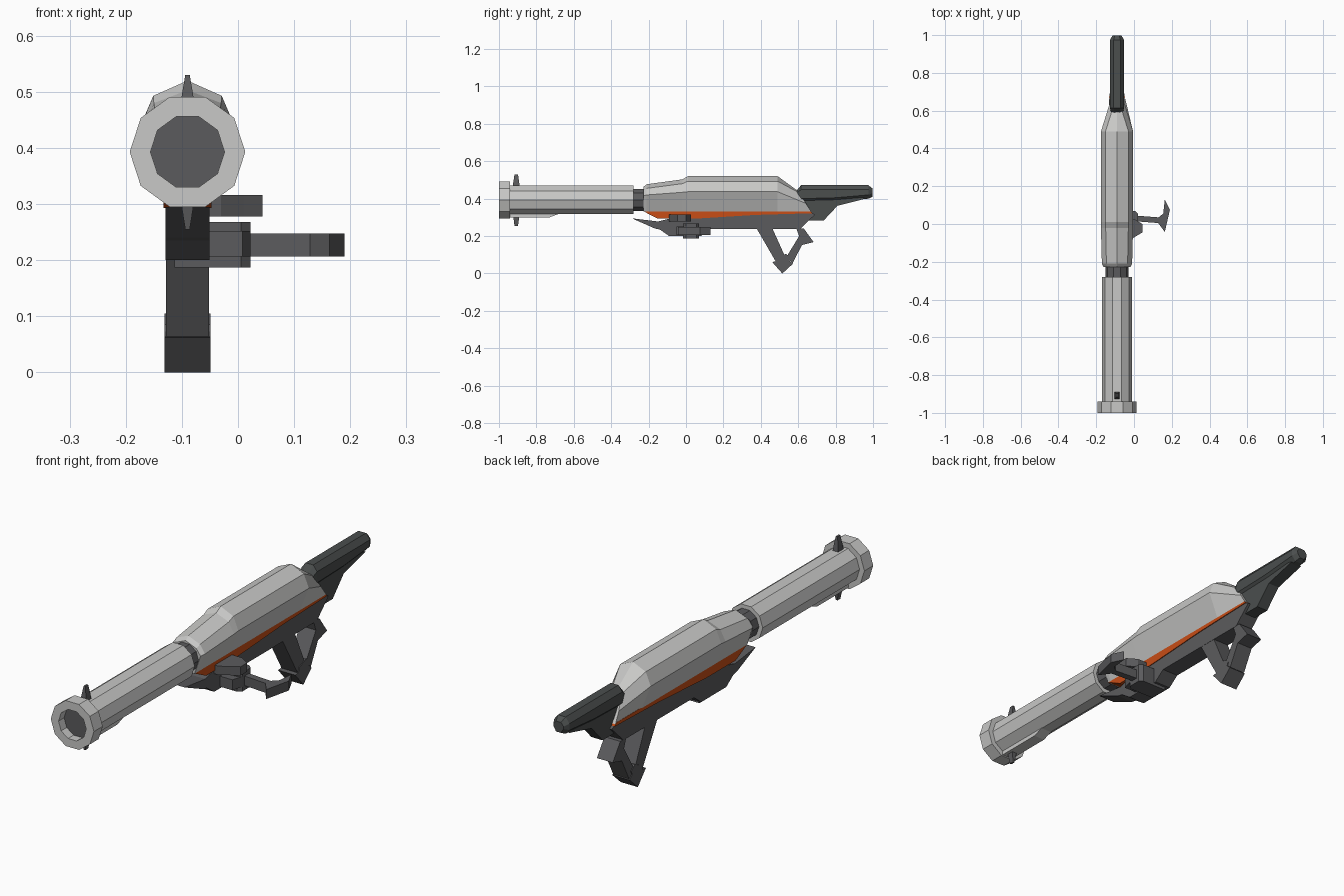
import bpy, bmesh, math

if "Cube" in bpy.data.objects:
    bpy.data.objects.remove(bpy.data.objects["Cube"])

CX, BORE = -0.09, 0.393      # weapon centre line and bore height


def material(name, rgb):
    m = bpy.data.materials.new(name)
    m.diffuse_color = (*rgb, 1)
    m.use_nodes = True
    m.node_tree.nodes["Principled BSDF"].inputs["Base Color"].default_value = m.diffuse_color
    return m


LIGHT = material("light_grey", (0.58, 0.58, 0.57))
DARK = material("dark_grey", (0.105, 0.105, 0.11))
STOCK = material("charcoal", (0.07, 0.077, 0.076))
ORANGE = material("burnt_orange", (0.58, 0.075, 0.008))


def loft(name, rings, mat, caps=True):
    """Skin equal-length rings of points, optionally closing both ends."""
    bm = bmesh.new()
    vs = [[bm.verts.new(p) for p in r] for r in rings]
    n = len(vs[0])
    for a, b in zip(vs, vs[1:]):
        for i in range(n):
            j = (i + 1) % n
            bm.faces.new((a[i], a[j], b[j], b[i]))
    if caps:
        bm.faces.new(vs[0][::-1])
        bm.faces.new(vs[-1])
    bmesh.ops.recalc_face_normals(bm, faces=bm.faces)
    me = bpy.data.meshes.new(name)
    bm.to_mesh(me)
    bm.free()
    me.materials.append(mat)
    ob = bpy.data.objects.new(name, me)
    bpy.context.collection.objects.link(ob)
    return ob


def side_prism(name, pts, half, mat):
    """(y, z) profile extruded across the centre line."""
    return loft(name, [[(CX + s * half, y, z) for y, z in pts] for s in (-1, 1)], mat)


def plan_prism(name, pts, z0, z1, mat):
    """(x, y) profile extruded upwards."""
    return loft(name, [[(x, y, z) for x, y in pts] for z in (z0, z1)], mat)


def lathe(name, profile, mat, caps=True):
    """Ten-sided turned part from (y, radius) pairs along the bore."""
    rings = [[(CX + r * math.cos(k * math.pi / 5), y, BORE + r * math.sin(k * math.pi / 5))
              for k in range(10)] for y, r in profile]
    return loft(name, rings, mat, caps)


def mirrored(half):
    """Ring from (half width, y, z) points going from top to bottom."""
    right = [(CX + w, y, z) for w, y, z in half]
    left = [(CX - w, y, z) for w, y, z in reversed(half) if w > 0]
    return right + left


# Barrel, muzzle and neck
lathe("muzzle_ring", [(-0.94, 0.07), (-0.94, 0.103), (-1, 0.103), (-1, 0.066), (-0.94, 0.066)], LIGHT, False)
lathe("barrel", [(-0.945, 0.08), (-0.28, 0.08)], LIGHT).data.materials.append(DARK)
for f in bpy.data.objects["barrel"].data.polygons:      # dark front cap
    if f.normal.y < -0.9:
        f.material_index = 1
lathe("bore_floor", [(-0.962, 0.066), (-0.946, 0.003)], DARK)
lathe("neck", [(-0.29, 0.062), (-0.2, 0.062)], DARK)
side_prism("barrel_underside_wedge",
           [(-0.945, 0.33), (-0.945, 0.3), (-0.73, 0.3), (-0.67, 0.322), (-0.67, 0.33)], 0.026, LIGHT)

# Sight spikes above and below the muzzle
for name, base, tip in (("upper_sight", 0.46, 0.53), ("lower_sight", 0.33, 0.255)):
    rings = []
    for z, w, y0, y1 in ((base, 0.014, -0.928, -0.888), ((base + tip) / 2, 0.01, -0.922, -0.893),
                         (tip, 0.004, -0.917, -0.898)):
        rings.append([(CX - w, y0, z), (CX + w, y0, z), (CX + w, y1, z), (CX - w, y1, z)])
    loft(name, rings, DARK)

# Upper housing: mirrored cross-sections, slanted rear end
sections = []
for y, top, shoulder, sw, side, w in (
        (-0.228, 0.463, 0.442, 0.051, 0.415, 0.071), (-0.21, 0.477, 0.455, 0.056, 0.42, 0.08),
        (-0.02, 0.503, 0.48, 0.06, 0.434, 0.085), (0.01, 0.52, 0.493, 0.061, 0.437, 0.085),
        (0.49, 0.52, 0.493, 0.061, 0.437, 0.085)):
    sections.append([(0, y, top), (sw, y, shoulder), (w, y, side), (0.042, y, 0.33)])
sections.append([(0, 0.6, 0.44), (0.024, 0.607, 0.43), (0.038, 0.64, 0.375), (0.042, 0.67, 0.33)])
loft("upper_housing", [mirrored(s) for s in sections], LIGHT)

# Orange seam and lower receiver
side_prism("orange_seam", [(-0.225, 0.331), (-0.15, 0.293), (0.05, 0.293), (0.37, 0.313),
                           (0.675, 0.322), (0.665, 0.335)], 0.0425, ORANGE)
side_prism("lower_receiver", [(-0.29, 0.295), (-0.165, 0.24), (-0.14, 0.235), (-0.09, 0.2), (0.08, 0.2),
                              (0.13, 0.238), (0.61, 0.238), (0.69, 0.315), (0.67, 0.325), (0.37, 0.313),
                              (0.05, 0.295), (-0.1, 0.29), (-0.15, 0.278)], 0.039, DARK)

# Rear grip: two struts meeting in a foot
side_prism("grip_front_strut", [(0.375, 0.245), (0.46, 0.245), (0.53, 0.09), (0.485, 0.055)], 0.038, DARK)
side_prism("grip_rear_strut", [(0.535, 0.085), (0.57, 0.055), (0.62, 0.152), (0.682, 0.168),
                               (0.63, 0.24), (0.59, 0.24), (0.605, 0.2)], 0.038, DARK)
side_prism("grip_foot", [(0.46, 0.062), (0.515, 0), (0.572, 0.052), (0.553, 0.068), (0.56, 0.085),
                         (0.535, 0.105), (0.49, 0.085), (0.482, 0.064)], 0.041, DARK)

# Side foregrip: mount, upper lug and hooked handle
plan_prism("foregrip_mount", [(-0.113, -0.015), (0.005, -0.015), (0.022, 0), (0.022, 0.055),
                              (0.005, 0.07), (-0.113, 0.07)], 0.187, 0.268, DARK)
plan_prism("upper_lug", [(-0.08, -0.09), (-0.03, -0.09), (0.01, -0.065), (0.044, -0.045), (0.044, 0),
                         (0, 0.027), (-0.08, 0.027)], 0.278, 0.316, DARK)
plan_prism("foregrip_handle", [(0, 0.015), (0.128, 0.005), (0.163, -0.042), (0.19, 0.075), (0.163, 0.13),
                               (0.155, 0.055), (0.13, 0.035), (0, 0.045)], 0.207, 0.248, DARK)
plan_prism("foregrip_brace", [(-0.06, -0.05), (0.008, -0.05), (0.022, 0.0), (-0.06, 0.0)], 0.207, 0.252, DARK)

# Shoulder stock: faceted tube over a narrower web
tube = []
for y, top, mid, bottom, k in ((0.585, 0.435, 0.425, 0.4, 0.8), (0.615, 0.472, 0.448, 0.38, 1),
                               (0.8, 0.472, 0.448, 0.385, 1), (0.975, 0.472, 0.448, 0.4, 1),
                               (0.997, 0.455, 0.44, 0.41, 0.65)):
    low = bottom + 0.02
    tube.append(mirrored([(0.018 * k, y, top), (0.037 * k, y, mid), (0.037 * k, y, min(low, mid - 0.005)),
                          (0.018 * k, y, bottom)]))
loft("stock_tube", tube, STOCK)
side_prism("stock_web", [(0.6, 0.42), (0.66, 0.33), (0.65, 0.282), (0.735, 0.282), (0.81, 0.362),
                         (0.96, 0.4), (0.9, 0.42)], 0.027, STOCK)
